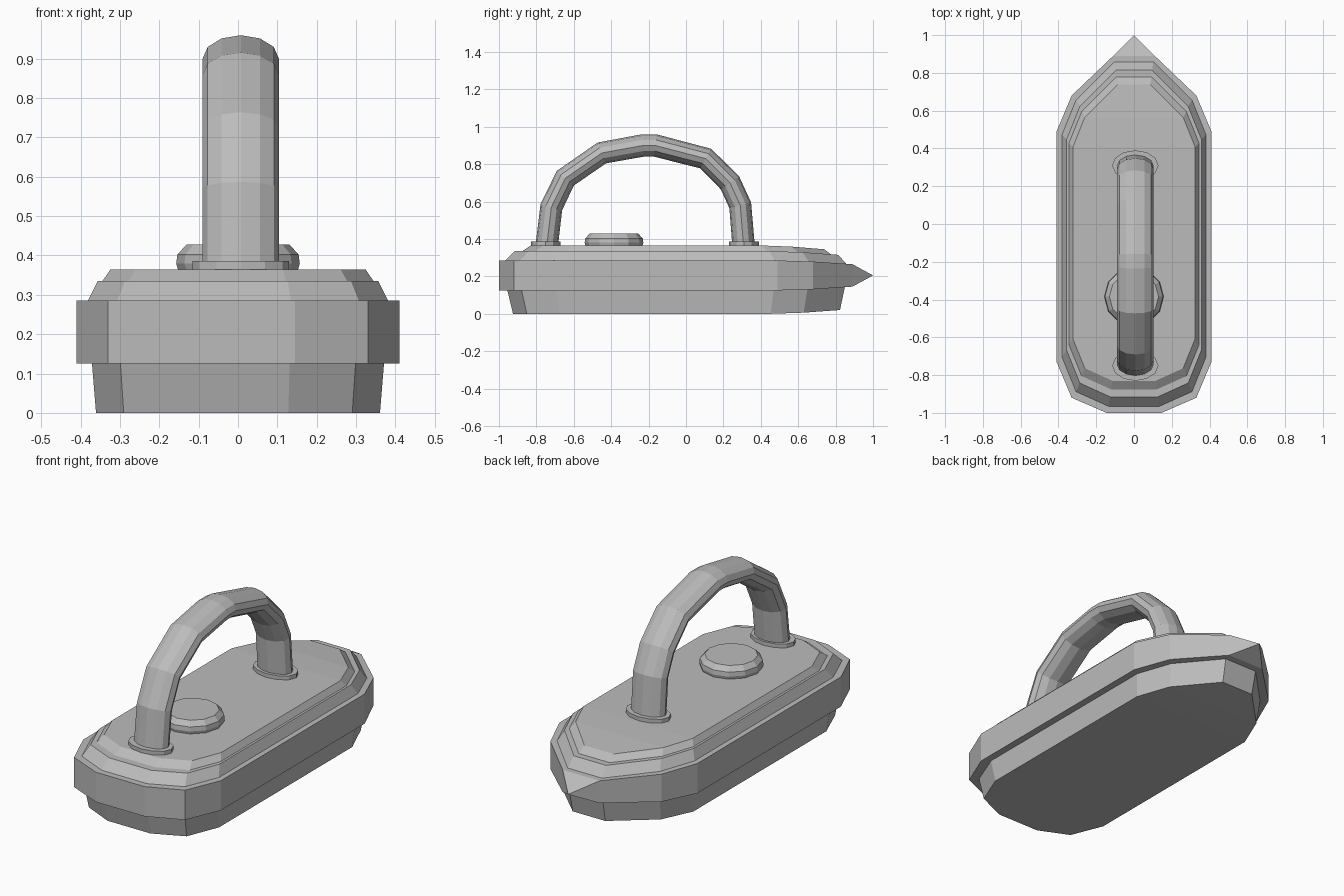
import bpy
import bmesh
from math import sin, cos, tau
from mathutils import Vector

if "Cube" in bpy.data.objects:
    bpy.data.objects.remove(bpy.data.objects["Cube"], do_unlink=True)

grey = bpy.data.materials.new("plain grey")
grey.use_nodes = True
grey.diffuse_color = (0.5, 0.5, 0.5, 1)
grey.node_tree.nodes["Principled BSDF"].inputs["Base Color"].default_value = grey.diffuse_color


def finish(bm, name):
    bmesh.ops.recalc_face_normals(bm, faces=bm.faces)
    mesh = bpy.data.meshes.new(name)
    bm.to_mesh(mesh)
    bm.free()
    mesh.materials.append(grey)
    obj = bpy.data.objects.new(name, mesh)
    bpy.context.collection.objects.link(obj)
    return obj


def bridge(bm, a, b, skip=None):
    n = len(a)
    for i in range(n):
        if i != skip:
            j = (i + 1) % n
            bm.faces.new((a[i], a[j], b[j], b[i]))


def loft(name, rings):
    bm = bmesh.new()
    loops = [[bm.verts.new(p) for p in ring] for ring in rings]
    for a, b in zip(loops, loops[1:]):
        bridge(bm, a, b)
    bm.faces.new(loops[0])
    bm.faces.new(loops[-1])
    return finish(bm, name)


# Stepped body: half outline from rear to front, mirrored, with a drooping bow
half = [(0.145, -1), (0.33, -0.92), (0.41, -0.73), (0.41, 0.49), (0.33, 0.68), (0.11, 0.89)]
droop = [0, 0, 0, 0, 0.006, 0.02]
nose_z = 0.205
levels = [  # height, x scale, y scale
    (0.0, 0.88, 0.925), (0.125, 0.905, 0.955), (0.125, 1, 1), (0.285, 1, 1),
    (0.285, 0.93, 0.965), (0.335, 0.87, 0.915), (0.335, 0.84, 0.875), (0.365, 0.79, 0.83)]

bm = bmesh.new()
loops = []
for z, sx, sy in levels:
    side = 1 if z > nose_z else -1
    right = [(x * sx, y * sy, z - side * d) for (x, y), d in zip(half, droop)]
    left = [(-x, y, z) for x, y, z in reversed(right)]
    loops.append([bm.verts.new(p) for p in right + left])

band = 2
bow = len(half) - 1
for k in range(len(loops) - 1):
    bridge(bm, loops[k], loops[k + 1], skip=bow if k == band else None)
for ring in (loops[0], loops[-1]):
    for i in range(bow):
        bm.faces.new((ring[i], ring[i + 1], ring[-2 - i], ring[-1 - i]))

# Pointed nose closing the front of the band
tip = bm.verts.new((0, 1, nose_z))
low, high = loops[band], loops[band + 1]
corners = [low[bow], low[bow + 1], high[bow + 1], high[bow]]
for i in range(4):
    bm.faces.new((corners[i], corners[(i + 1) % 4], tip))
finish(bm, "body")

# Arched handle: flattened round section swept along the arch
SIDES = 12
offset = 0.007
path = [Vector(p) for p in (
    (-0.745, 0.36), (-0.72, 0.57), (-0.645, 0.725), (-0.45, 0.86), (-0.23, 0.9),
    (-0.165, 0.9), (0.105, 0.83), (0.235, 0.7), (0.29, 0.58), (0.308, 0.36))]
rings = []
for i, p in enumerate(path):
    before = (p - path[max(i - 1, 0)]).normalized()
    after = (path[min(i + 1, len(path) - 1)] - p).normalized()
    t = (before + after).normalized()
    normal = Vector((-t.y, t.x))
    ring = []
    for s in range(SIDES):
        a = tau * s / SIDES
        q = p + normal * 0.06 * sin(a)
        ring.append((offset + 0.097 * cos(a), q.x, q.y))
    rings.append(ring)
loft("handle", rings)


def turned(name, x, y, profile, stretch=1):
    loft(name, [[(x + stretch * r * cos(tau * s / SIDES), y + r * sin(tau * s / SIDES), z)
                 for s in range(SIDES)] for r, z in profile])


# Handle collars and round button
for name, y in (("front_collar", -0.75), ("rear_collar", 0.31)):
    turned(name, offset, y, [(0.08, 0.355), (0.08, 0.386)], stretch=1.53)
turned("button", 0, -0.385, [(0.15, 0.355), (0.157, 0.38), (0.154, 0.403), (0.13, 0.428)])
